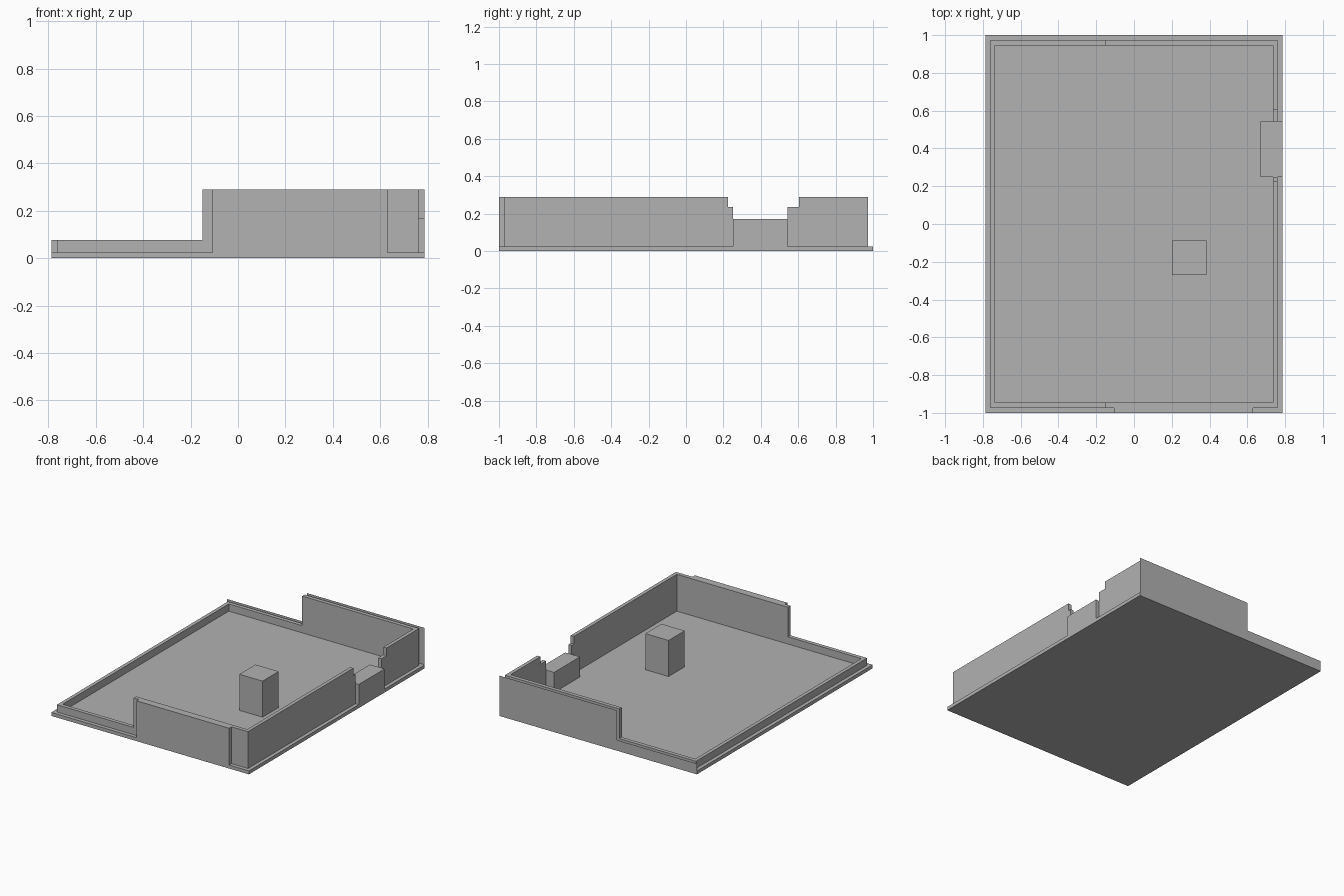
import bpy
import bmesh
from mathutils import Vector

cube = bpy.data.objects.get("Cube")
if cube:
    bpy.data.objects.remove(cube, do_unlink=True)

# Single plain grey
grey = bpy.data.materials.new("plain_grey")
grey.use_nodes = True
GREY = (0.445, 0.445, 0.445, 1)
grey.diffuse_color = GREY
grey.node_tree.nodes["Principled BSDF"].inputs["Base Color"].default_value = GREY

# Shared dimensions
X, Y = 0.787, 1.0            # base edge
WX, WY = 0.761, 0.973        # outer wall faces
IX, IY = 0.735, 0.945        # inner wall faces
FLOOR, LOW, TALL = 0.025, 0.077, 0.29
STEP = -0.15                 # where the end walls change height


def extrude(name, corners, offset):
    """Polygon through the corners, extruded by offset (flat sheet if None)."""
    bm = bmesh.new()
    face = bm.faces.new([bm.verts.new(c) for c in corners])
    if offset:
        result = bmesh.ops.extrude_face_region(bm, geom=[face], use_keep_orig=True)
        verts = [g for g in result["geom"] if isinstance(g, bmesh.types.BMVert)]
        bmesh.ops.translate(bm, verts=verts, vec=Vector(offset))
        bmesh.ops.recalc_face_normals(bm, faces=bm.faces)
    mesh = bpy.data.meshes.new(name)
    bm.to_mesh(mesh)
    bm.free()
    mesh.materials.append(grey)
    obj = bpy.data.objects.new(name, mesh)
    bpy.context.collection.objects.link(obj)
    return obj


def box(name, x0, x1, y0, y1, z0, z1):
    corners = [(x0, y0, z0), (x1, y0, z0), (x1, y1, z0), (x0, y1, z0)]
    return extrude(name, corners, (0, 0, z1 - z0))


def stepped_outline(y, half, bottom):
    """Low on one side, tall on the other."""
    outline = [(half, bottom), (half, TALL), (STEP, TALL),
               (STEP, LOW), (-half, LOW), (-half, bottom)]
    return [(x, y, z) for x, z in outline]


# Floor slab
box("floor_slab", -X, X, -Y, Y, 0, FLOOR)

# Front and back walls
extrude("front_wall", stepped_outline(-WY, WX, FLOOR), (0, WY - IY, 0))
extrude("back_wall", stepped_outline(IY, WX, FLOOR), (0, WY - IY, 0))

# Low side wall
box("low_side_wall", -WX, -IX, -IY, IY, FLOOR, LOW)

# Tall side wall with a stepped opening
LEDGE, SILL = 0.235, 0.17
opening = [(-IY, FLOOR), (-IY, TALL), (0.225, TALL), (0.225, LEDGE),
           (0.25, LEDGE), (0.25, SILL), (0.543, SILL), (0.543, LEDGE),
           (0.605, LEDGE), (0.605, TALL), (IY, TALL), (IY, FLOOR)]
extrude("tall_side_wall", [(IX, y, z) for y, z in opening], (WX - IX, 0, 0))

# Block filling the opening, inside and outside of the wall
box("opening_block_inner", 0.67, IX, 0.25, 0.543, FLOOR, SILL)
box("opening_block_outer", WX, X, 0.25, 0.543, FLOOR, SILL)

# Outer panels: thick at the front, a thin sheet at the back
box("front_panel", -0.107, 0.63, -Y, -WY, FLOOR, TALL)
extrude("back_sheet", stepped_outline(Y, X, FLOOR), None)

# Free-standing pillar
box("pillar", 0.2, 0.385, -0.27, -0.087, FLOOR, 0.285)
